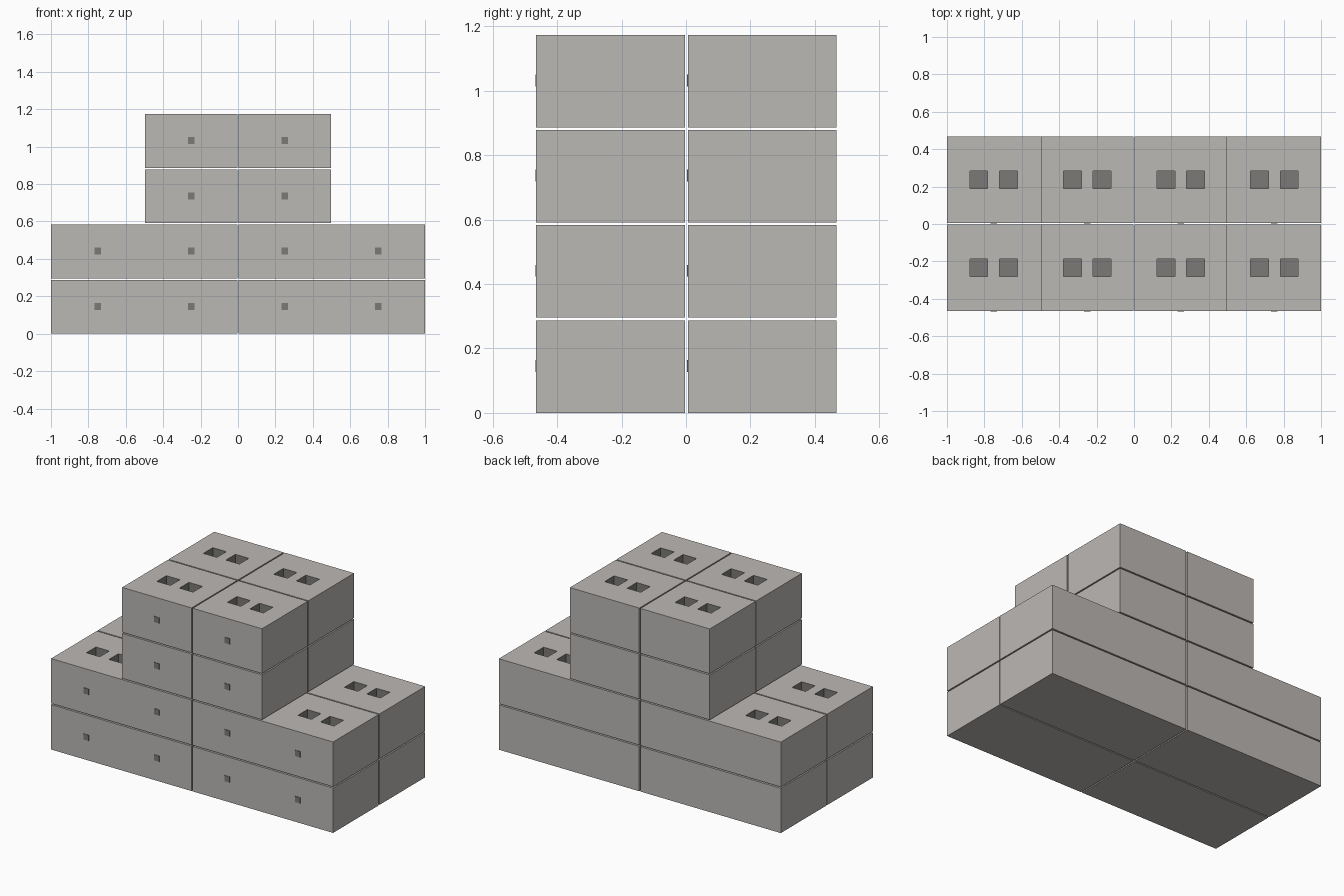
import bpy, bmesh
from mathutils import Matrix, Vector

if "Cube" in bpy.data.objects:
    bpy.data.objects.remove(bpy.data.objects["Cube"])

LAYER = 0.2955      # vertical pitch
HEIGHT = 0.2875     # block height
DEPTH = 0.4625      # block depth
CORE = 0.096        # square hole size
CORE_DEPTH = 0.15
TAB = 0.037         # small raised square on the front face

concrete = bpy.data.materials.new("concrete")
concrete.diffuse_color = (0.5, 0.48, 0.46, 1)
concrete.use_nodes = True
concrete.node_tree.nodes["Principled BSDF"].inputs["Base Color"].default_value = concrete.diffuse_color
dark = bpy.data.materials.new("dark_concrete")
dark.diffuse_color = (0.2, 0.195, 0.19, 1)
dark.use_nodes = True
dark.node_tree.nodes["Principled BSDF"].inputs["Base Color"].default_value = dark.diffuse_color


def boxes(name, items, mat):
    """One object made of (center, size) boxes."""
    bm = bmesh.new()
    for center, size in items:
        m = Matrix.Translation(center) @ Matrix.Diagonal(Vector(size)).to_4x4()
        bmesh.ops.create_cube(bm, size=1, matrix=m)
    me = bpy.data.meshes.new(name)
    bm.to_mesh(me)
    bm.free()
    me.materials.append(mat)
    ob = bpy.data.objects.new(name, me)
    bpy.context.collection.objects.link(ob)
    return ob


def block(name, x0, x1, y, z, cells):
    """Block with two top pockets and one front tab for each cell."""
    top = z + HEIGHT
    body = boxes(name, [(((x0 + x1) / 2, y, z + HEIGHT / 2),
                         (x1 - x0, DEPTH, HEIGHT))], concrete)
    # pockets cut from the top
    holes = [((c + s * 0.08, y, top), (CORE, CORE, CORE_DEPTH * 2))
             for c in cells for s in (-1, 1)]
    cutter = boxes(name + "_cutter", holes, dark)
    cutter.hide_render = True
    mod = body.modifiers.new("pockets", 'BOOLEAN')
    mod.operation = 'DIFFERENCE'
    mod.solver = 'EXACT'
    mod.material_mode = 'TRANSFER'
    mod.object = cutter
    dg = bpy.context.evaluated_depsgraph_get()
    cut = bpy.data.meshes.new_from_object(body.evaluated_get(dg))
    body.modifiers.clear()
    body.data = cut
    bpy.data.objects.remove(cutter)
    # thin raised tabs on the front
    boxes(name + "_front_tabs",
          [((c, y - DEPTH / 2 + 0.0035, z + HEIGHT / 2 + 0.002),
            (TAB, 0.013, TAB)) for c in cells], dark)


# two wide layers below, two narrow layers above, each a 2 x 2 set
for layer in range(4):
    wide = layer < 2
    for row, y in (("front", -0.2338), ("back", 0.2367)):
        for side, s in (("left", -1), ("right", 1)):
            ends = sorted((s * 0.004, s * (1.0 if wide else 0.496)))
            cells = [s * 0.25, s * 0.75] if wide else [s * 0.25]
            kind = "long" if wide else "short"
            block(f"{kind}_block_{layer + 1}_{row}_{side}",
                  ends[0], ends[1], y, layer * LAYER, cells)
